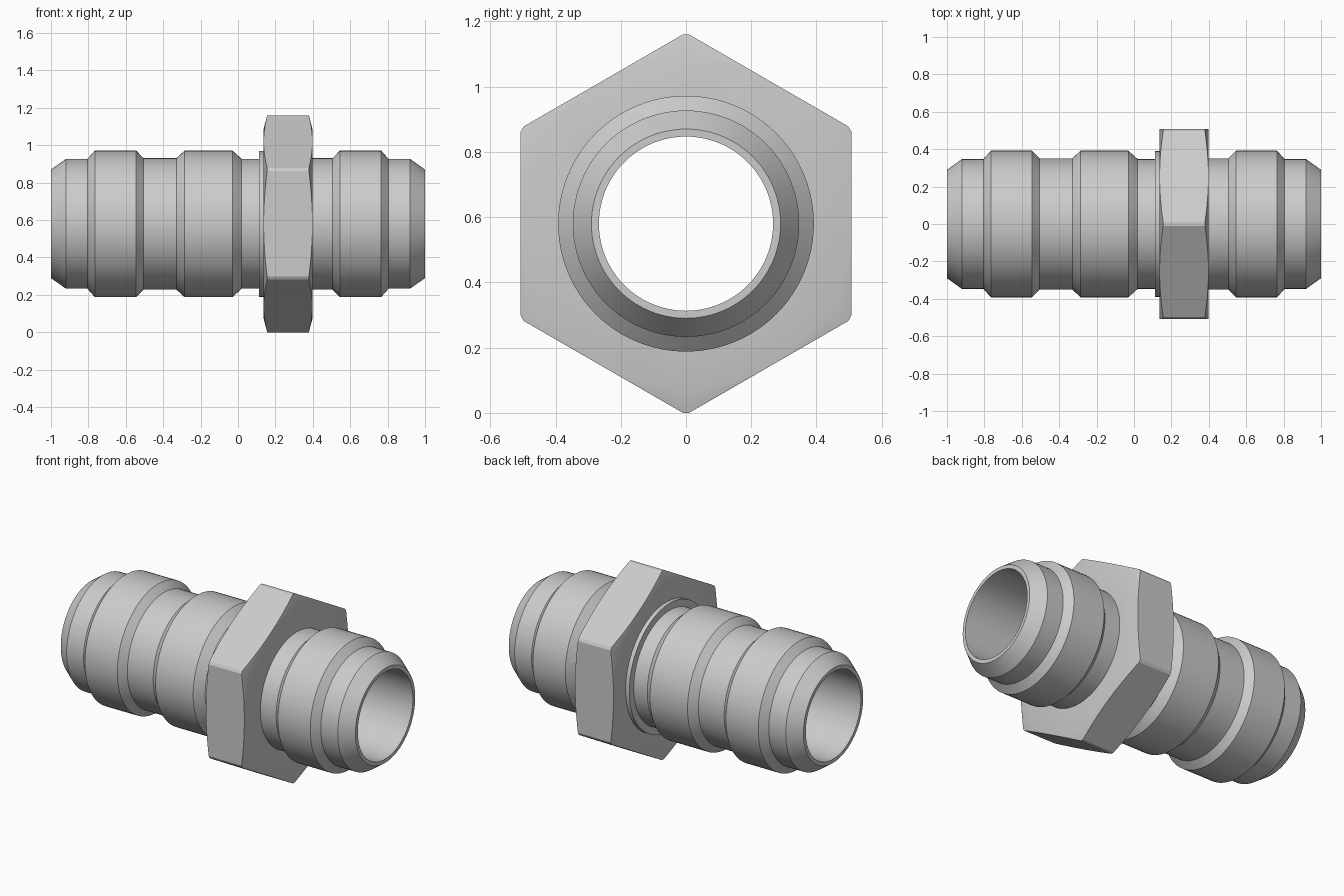
import bpy, bmesh
from math import pi, radians, sin, cos
from mathutils import Vector, Matrix

if "Cube" in bpy.data.objects:
    bpy.data.objects.remove(bpy.data.objects["Cube"])

AXIS_Z = 0.58
SEGMENTS = 96


def finish(name, bm):
    bmesh.ops.remove_doubles(bm, verts=bm.verts, dist=1e-5)
    bmesh.ops.recalc_face_normals(bm, faces=bm.faces)
    mesh = bpy.data.meshes.new(name)
    bm.to_mesh(mesh)
    bm.free()
    obj = bpy.data.objects.new(name, mesh)
    bpy.context.collection.objects.link(obj)
    obj.location.z = AXIS_Z
    return obj


def lathe(name, profile):
    """Revolve a closed (x, radius) profile around the x axis."""
    bm = bmesh.new()
    verts = [bm.verts.new((x, 0, r)) for x, r in profile]
    edges = [bm.edges.new((verts[i - 1], verts[i])) for i in range(len(verts))]
    bmesh.ops.spin(bm, geom=verts + edges, cent=(0, 0, 0), axis=(1, 0, 0),
                   angle=2 * pi, steps=SEGMENTS)
    return finish(name, bm)


def smooth(obj):
    bpy.ops.object.select_all(action='DESELECT')
    bpy.context.view_layer.objects.active = obj
    obj.select_set(True)
    bpy.ops.object.shade_smooth_by_angle(angle=radians(15))


# Hollow body: the same tapered nose and thread band on both ends
nose = [(1.0, 0.29), (0.92, 0.347), (0.805, 0.347), (0.765, 0.392),
        (0.545, 0.392), (0.505, 0.351)]
left = [(-x, r) for x, r in nose]
middle = [(-0.33, 0.351), (-0.285, 0.392), (-0.03, 0.392), (0.02, 0.347),
          (0.112, 0.347), (0.112, 0.39), (0.15, 0.39), (0.15, 0.351)]
bore = [(1.0, 0.267), (-1.0, 0.267)]
body = lathe("fitting_body", left + middle + nose[::-1] + bore)
smooth(body)

# Hexagonal nut section
X0, X1, APOTHEM = 0.137, 0.398, 0.507
bm = bmesh.new()
corner = APOTHEM / cos(pi / 6)
bmesh.ops.create_cone(bm, cap_ends=True, segments=6, radius1=corner,
                      radius2=corner, depth=X1 - X0,
                      matrix=Matrix.Translation(((X0 + X1) / 2, 0, 0))
                      @ Matrix.Rotation(pi / 2, 4, 'Y'))
# Turn so that one corner points straight up
top = max(bm.verts, key=lambda v: v.co.z).co.z
if top < corner - 0.01:
    bmesh.ops.rotate(bm, verts=bm.verts, cent=(0, 0, 0),
                     matrix=Matrix.Rotation(pi / 6, 3, 'X'))
hex_nut = finish("hex_nut", bm)

# Chamfered ring that rounds the hexagon's corners and opens its centre
ring = lathe("chamfer_ring", [(X0 - 0.0005, 0.505), (X0 + 0.019, 0.58),
                              (X1 - 0.019, 0.58), (X1 + 0.0005, 0.505),
                              (X1 + 0.0005, 0.32), (X0 - 0.0005, 0.32)])
ring.hide_render = True
cut = hex_nut.modifiers.new("chamfer", 'BOOLEAN')
cut.operation, cut.solver, cut.object = 'INTERSECT', 'EXACT', ring
bpy.context.view_layer.update()
bpy.context.view_layer.objects.active = hex_nut
bpy.ops.object.modifier_apply(modifier=cut.name)
bpy.data.objects.remove(ring)
smooth(hex_nut)
